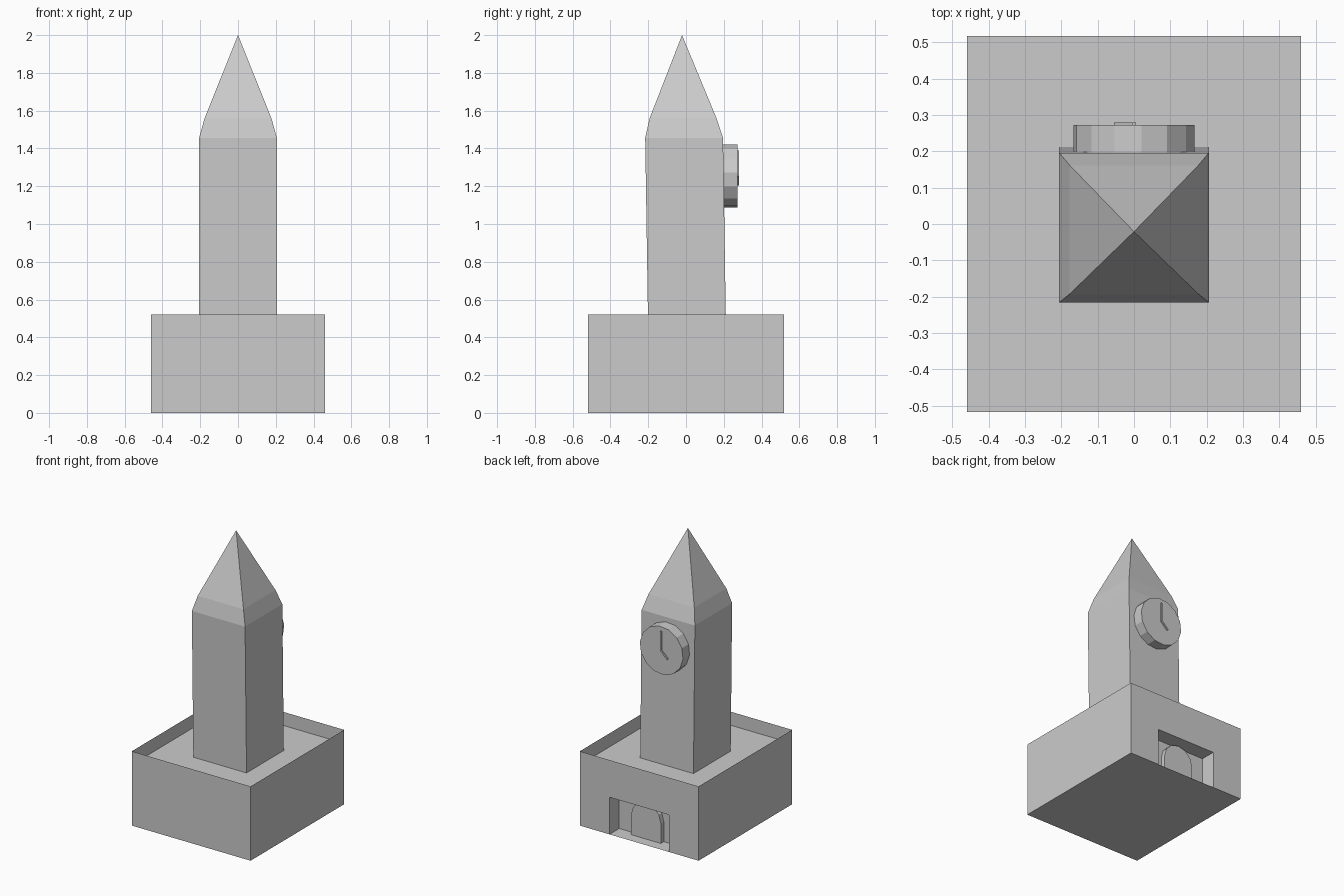
import bpy, bmesh
from math import sin, cos, pi

if "Cube" in bpy.data.objects:
    bpy.data.objects.remove(bpy.data.objects["Cube"])


def finish(name, bm):
    bmesh.ops.remove_doubles(bm, verts=bm.verts, dist=1e-5)
    bmesh.ops.recalc_face_normals(bm, faces=bm.faces)
    me = bpy.data.meshes.new(name)
    bm.to_mesh(me)
    bm.free()
    ob = bpy.data.objects.new(name, me)
    bpy.context.collection.objects.link(ob)
    return ob


def prism(name, pts, y0, y1):
    """Extrude an (x, z) outline along y."""
    bm = bmesh.new()
    f = bm.faces.new([bm.verts.new((x, y0, z)) for x, z in pts])
    ext = bmesh.ops.extrude_face_region(bm, geom=[f])
    vs = [v for v in ext["geom"] if isinstance(v, bmesh.types.BMVert)]
    bmesh.ops.translate(bm, verts=vs, vec=(0, y1 - y0, 0))
    return finish(name, bm)


def sheet(name, quads):
    bm = bmesh.new()
    for q in quads:
        bm.faces.new([bm.verts.new(p) for p in q])
    return finish(name, bm)


def wall(a, b, z0, z1):
    return [(*a, z0), (*b, z0), (*b, z1), (*a, z1)]


def slab(x0, x1, y0, y1, z):
    return [(x0, y0, z), (x1, y0, z), (x1, y1, z), (x0, y1, z)]


# Base: thin-walled box with a doorway recess in the back
X, Y, H = 0.46, 0.518, 0.52
NX, NY, NZ = 0.23, 0.41, 0.26
sheet("base", [
    slab(-X, X, -Y, Y, 0),
    wall((-X, -Y), (X, -Y), 0, H),
    wall((X, -Y), (X, Y), 0, H),
    wall((-X, Y), (-X, -Y), 0, H),
    wall((X, Y), (NX, Y), 0, H),
    wall((-NX, Y), (-X, Y), 0, H),
    wall((NX, Y), (-NX, Y), NZ, H),
    wall((NX, Y), (NX, NY), 0, NZ),
    wall((NX, NY), (-NX, NY), 0, NZ),
    wall((-NX, NY), (-NX, Y), 0, NZ),
    slab(-NX, NX, NY, Y, NZ),
])

# Sunken terrace inside the parapet
sheet("terrace", [slab(-X, X, -Y, Y, 0.425)])

# Arched door
R, S = 0.115, 0.14
arch = [(R * cos(pi * i / 6), S + R * sin(pi * i / 6)) for i in range(7)]
prism("door", [(R, 0)] + arch + [(-R, 0)], NY, 0.443)

# Tower shaft and spire: square rings of (z, y centre, half width)
bm = bmesh.new()
rings = []
for z, yc, h in [(0.425, 0.006, 0.206), (1.455, -0.01, 0.206), (1.56, -0.0155, 0.177)]:
    rings.append([bm.verts.new((sx * h, yc + sy * h, z))
                  for sx, sy in ((-1, -1), (1, -1), (1, 1), (-1, 1))])
apex = bm.verts.new((0, -0.021, 2))
for i in range(4):
    j = (i + 1) % 4
    for lo, hi in zip(rings, rings[1:]):
        bm.faces.new((lo[i], lo[j], hi[j], hi[i]))
    bm.faces.new((rings[-1][i], rings[-1][j], apex))
finish("tower", bm)

# Clock disc
CZ, N = 1.255, 14
prism("clock_face", [(0.168 * cos(2 * pi * i / N + 0.1), CZ + 0.168 * sin(2 * pi * i / N + 0.1))
                     for i in range(N)], 0.195, 0.272)

# Clock hands
W = 0.006
prism("clock_hands", [(W, CZ), (W, 1.39), (-W, 1.39), (-W, CZ + 0.003),
                      (-0.055, 1.212), (-0.047, 1.203)], 0.27, 0.28)
